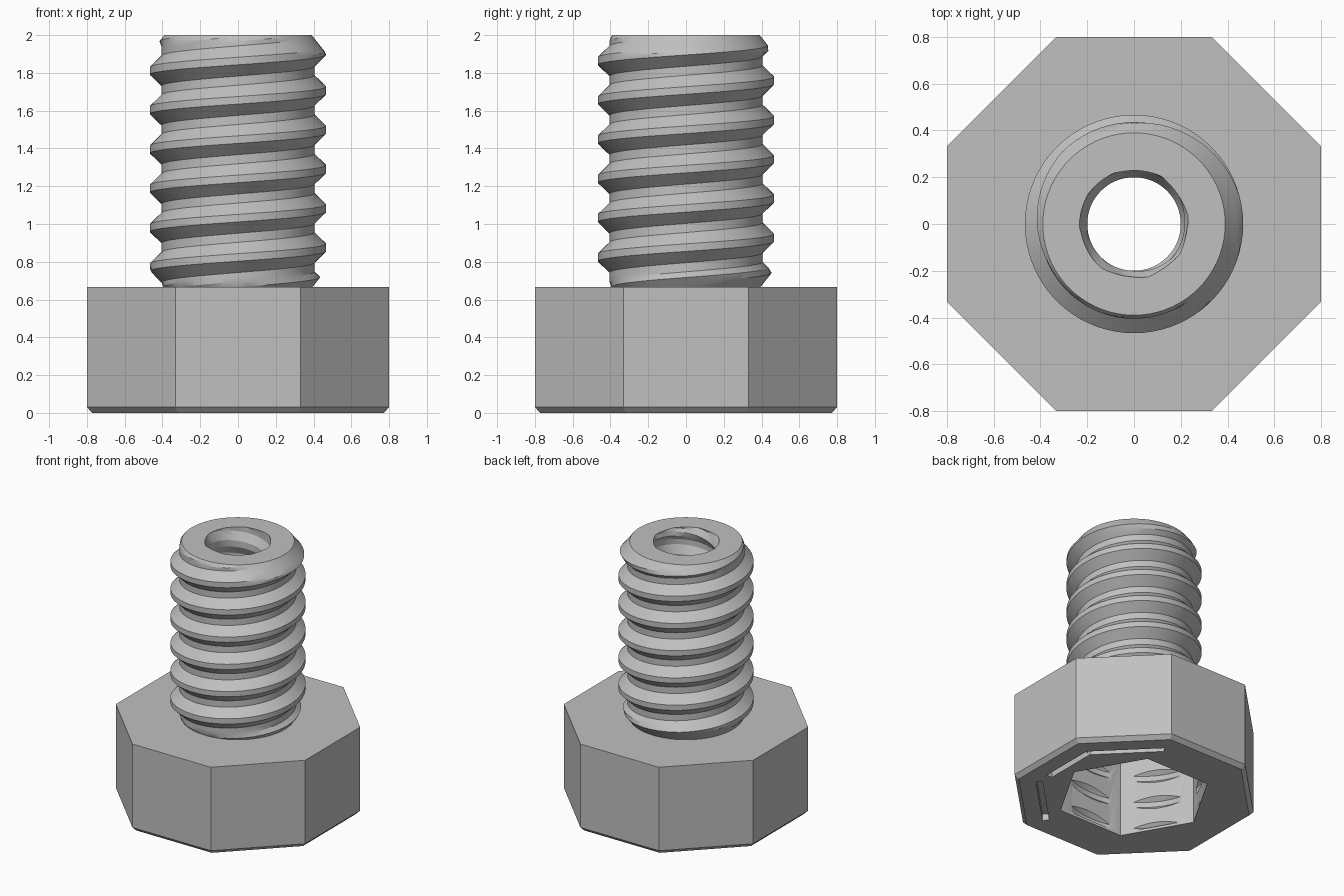
import bpy, bmesh
from math import sin, cos, pi, radians

if "Cube" in bpy.data.objects:
    bpy.data.objects.remove(bpy.data.objects["Cube"], do_unlink=True)

GREY = (0.53, 0.53, 0.53, 1)
PITCH = 0.208
HEAD_TOP, TOP = 0.667, 2.0
SEGMENTS = 72

steel = bpy.data.materials.new("plain grey")
steel.use_nodes = True
steel.diffuse_color = GREY
steel.node_tree.nodes["Principled BSDF"].inputs["Base Color"].default_value = GREY


def add_object(name, bm):
    bmesh.ops.recalc_face_normals(bm, faces=bm.faces)
    mesh = bpy.data.meshes.new(name)
    bm.to_mesh(mesh)
    bm.free()
    mesh.materials.append(steel)
    obj = bpy.data.objects.new(name, mesh)
    bpy.context.collection.objects.link(obj)
    return obj


def prism(name, sides, levels, turn=0):
    """Stack of polygon rings given as (z, corner radius)."""
    bm = bmesh.new()
    rings = [[bm.verts.new((r * cos(turn + 2 * pi * i / sides),
                            r * sin(turn + 2 * pi * i / sides), z))
              for i in range(sides)] for z, r in levels]
    for low, high in zip(rings, rings[1:]):
        for i in range(sides):
            j = (i + 1) % sides
            bm.faces.new((low[i], low[j], high[j], high[i]))
    bm.faces.new(rings[0])
    bm.faces.new(rings[-1])
    return add_object(name, bm)


def threaded_rod(name, z0, z1, root, crest, limit, shift=0.0):
    """Right-handed helical ridge between z0 and z1, shaped by limit(r, z)."""
    steps = (-0.08, -0.05, -0.02, 0, 0.02, 0.05, 0.08, PITCH / 2)
    bm = bmesh.new()
    columns = []
    for i in range(SEGMENTS + 1):
        a = 2 * pi * i / SEGMENTS
        start = HEAD_TOP + shift + PITCH * i / SEGMENTS
        column = []
        for turn in range(-6, 9):
            for s in steps:
                z = min(max(start + turn * PITCH + s, z0), z1)
                t = abs((z - start + PITCH / 2) % PITCH - PITCH / 2)
                h = min(max((0.08 - t) / 0.06, 0), 1)
                r = limit(root + (crest - root) * h, z)
                column.append(bm.verts.new((r * cos(a), r * sin(a), z)))
        columns.append(column)
    for left, right in zip(columns, columns[1:]):
        for j in range(len(left) - 1):
            if left[j].co.z < z1 and right[j].co.z < z1 or left[j + 1].co.z > z0:
                bm.faces.new((left[j], right[j], right[j + 1], left[j + 1]))
    bmesh.ops.remove_doubles(bm, verts=bm.verts, dist=0.0005)
    bmesh.ops.delete(bm, geom=[v for v in bm.verts if not v.link_faces],
                     context='VERTS')
    # Cap the two open ends
    bmesh.ops.holes_fill(bm, edges=[e for e in bm.edges if e.is_boundary], sides=0)
    return add_object(name, bm)


def box(name, length, width, height, distance, angle, slide=0.0):
    """Bar lying along one side of the head."""
    bm = bmesh.new()
    bmesh.ops.create_cube(bm, size=1)
    for v in bm.verts:
        x, y, z = v.co.x * width + distance, v.co.y * length + slide, v.co.z * height
        v.co = (x * cos(angle) - y * sin(angle), x * sin(angle) + y * cos(angle), z)
    return add_object(name, bm)


def carve(obj, cutters):
    """Cut all cutters out of obj and bake the result."""
    for cutter in cutters:
        cutter.hide_render = True
        mod = obj.modifiers.new("cut", 'BOOLEAN')
        mod.operation = 'DIFFERENCE'
        mod.solver = 'EXACT'
        mod.object = cutter
    graph = bpy.context.evaluated_depsgraph_get()
    graph.update()
    baked = bpy.data.meshes.new_from_object(obj.evaluated_get(graph))
    obj.modifiers.clear()
    obj.data = baked


def tapered(r, z):
    return min(r, 0.395 + 0.8 * (z - HEAD_TOP), 0.39 + 0.8 * (TOP - z))


def countersunk(r, z):
    return max(r, 0.235 - 0.6 * abs(TOP - z))


# Octagonal head with a chamfered lower rim, and the threaded stud
octagon = 1 / cos(pi / 8)
head = prism("head", 8, [(0, 0.772 * octagon), (0.03, 0.8 * octagon),
                         (HEAD_TOP, 0.8 * octagon)], pi / 8)
stud = threaded_rod("threaded_stud", HEAD_TOP, TOP, 0.405, 0.467, tapered)

# Threaded bore, hexagonal socket and the thread grooves in its walls
bore = threaded_rod("bore_cutter", 0.5, TOP + 0.05, 0.2, 0.232, countersunk)
socket = prism("socket_cutter", 6, [(-0.1, 0.539), (0.6, 0.539)])
grooves = threaded_rod("socket_thread_cutter", 0.02, 0.59, 0.435, 0.497,
                       lambda r, z: r, 0.05)

# Narrow slots sunk in the underside
slots = [box("slot_cutter", 0.53, 0.045, 0.1, 0.635, radians(a))
         for a in (45, 135, 225, 315)]
slots += [box("slot_cutter", 0.42, 0.045, 0.1, 0.635, radians(a), 0.055)
          for a in (0, 180)]

carve(stud, [bore])
carve(head, [socket, grooves, bore] + slots)

for cutter in [bore, socket, grooves] + slots:
    bpy.data.objects.remove(cutter, do_unlink=True)

# Smooth threads, sharp edges
bpy.ops.object.select_all(action='DESELECT')
for obj in (head, stud):
    obj.select_set(True)
bpy.context.view_layer.objects.active = stud
bpy.ops.object.shade_smooth_by_angle(angle=radians(25))
